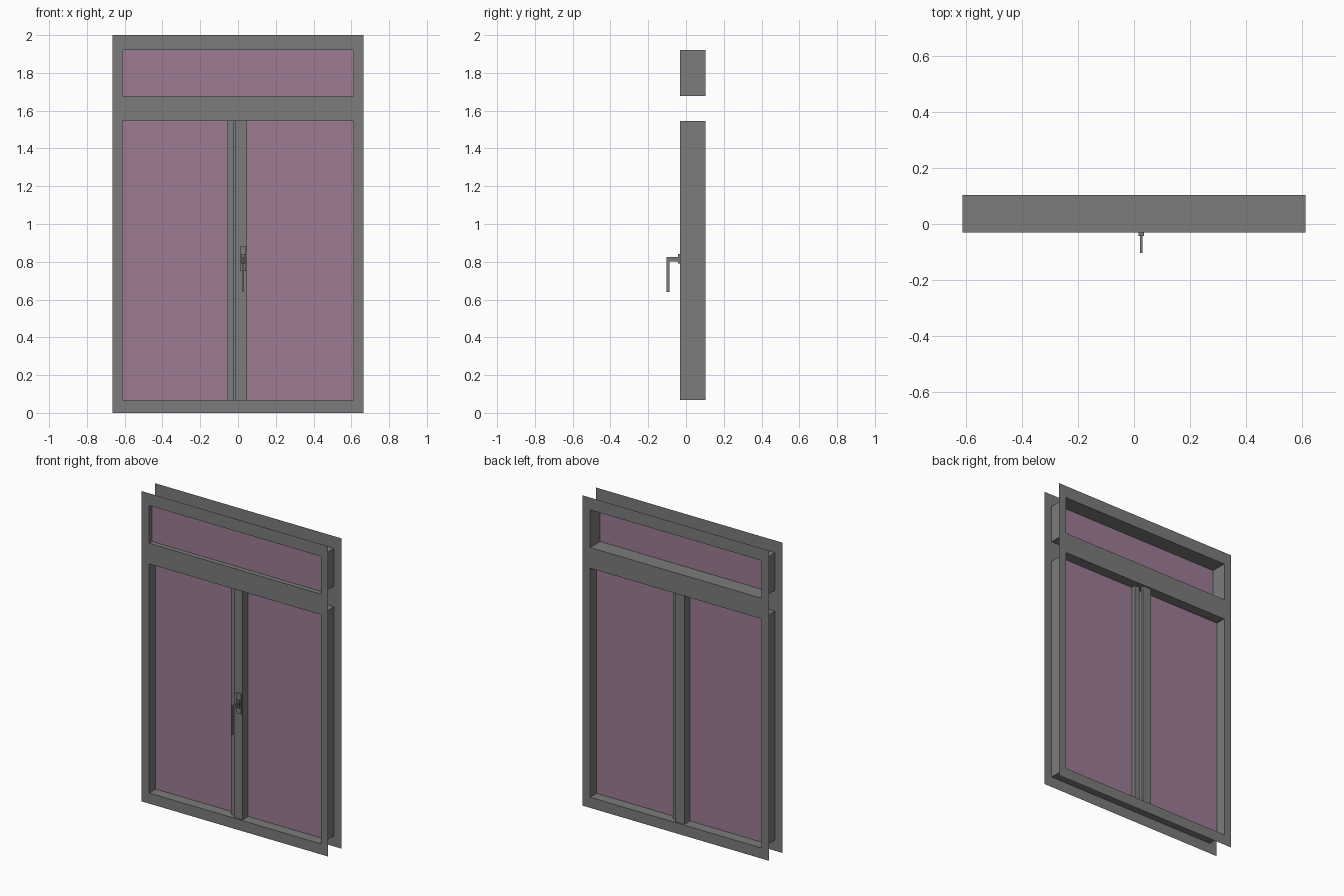
import bpy
import bmesh

cube = bpy.data.objects.get("Cube")
if cube:
    bpy.data.objects.remove(cube, do_unlink=True)


def material(name, color):
    m = bpy.data.materials.new(name)
    m.use_nodes = True
    m.diffuse_color = color
    m.node_tree.nodes["Principled BSDF"].inputs["Base Color"].default_value = color
    return m


GREY = material("frame grey", (0.2, 0.2, 0.2, 1))
GLASS = material("mauve glass", (0.34, 0.2, 0.3, 1))

FRONT, BACK = -0.031, 0.103
HALF_W, OPEN_W = 0.665, 0.612
LOWER, UPPER = (0.068, 1.545), (1.678, 1.921)


def add_object(name, bm, mat):
    mesh = bpy.data.meshes.new(name)
    bm.to_mesh(mesh)
    bm.free()
    mesh.materials.append(mat)
    obj = bpy.data.objects.new(name, mesh)
    bpy.context.collection.objects.link(obj)
    return obj


def quad(bm, corners):
    bm.faces.new([bm.verts.new(c) for c in corners])


def upright(bm, x0, x1, z0, z1, y, flip=False):
    """Flat panel facing the front, or the back when flipped."""
    ring = [(x0, y, z0), (x1, y, z0), (x1, y, z1), (x0, y, z1)]
    quad(bm, ring[::-1] if flip else ring)


def box(name, x, y, z, mat=GREY):
    bm = bmesh.new()
    bmesh.ops.create_cube(bm, size=1)
    for v in bm.verts:
        v.co = [r[0] if c < 0 else r[1] for c, r in zip(v.co, (x, y, z))]
    return add_object(name, bm, mat)


def face_sheet(name, y, flip):
    """Thin face of the frame with two rectangular openings."""
    bm = bmesh.new()
    for z0, z1 in ((0, LOWER[0]), (LOWER[1], UPPER[0]), (UPPER[1], 2)):
        upright(bm, -HALF_W, HALF_W, z0, z1, y, flip)
    for z0, z1 in (LOWER, UPPER):
        upright(bm, -HALF_W, -OPEN_W, z0, z1, y, flip)
        upright(bm, OPEN_W, HALF_W, z0, z1, y, flip)
    bmesh.ops.remove_doubles(bm, verts=bm.verts, dist=1e-5)
    add_object(name, bm, GREY)


def reveal(name, z_range):
    """Lining that joins the front and back faces around an opening."""
    z0, z1 = z_range
    ring = [(-OPEN_W, z0), (OPEN_W, z0), (OPEN_W, z1), (-OPEN_W, z1)]
    bm = bmesh.new()
    for (xa, za), (xb, zb) in zip(ring, ring[1:] + ring[:1]):
        quad(bm, [(xa, FRONT, za), (xb, FRONT, zb), (xb, BACK, zb), (xa, BACK, za)])
    bmesh.ops.remove_doubles(bm, verts=bm.verts, dist=1e-5)
    add_object(name, bm, GREY)


def pane(name, x0, x1, z_range, y):
    bm = bmesh.new()
    upright(bm, x0, x1, *z_range, y)
    add_object(name, bm, GLASS)


def stile(name, outline):
    """Vertical sash profile extruded over the height of the lower opening."""
    bm = bmesh.new()
    base = bm.faces.new([bm.verts.new((x, y, LOWER[0])) for x, y in outline])
    top = bmesh.ops.extrude_face_region(bm, geom=[base])["geom"]
    for v in top:
        if isinstance(v, bmesh.types.BMVert):
            v.co.z = LOWER[1]
    bmesh.ops.recalc_face_normals(bm, faces=bm.faces)
    add_object(name, bm, GREY)


# Outer frame
face_sheet("front_frame", FRONT, False)
face_sheet("back_frame", BACK, True)
reveal("lower_reveal", LOWER)
reveal("upper_reveal", UPPER)

# Glass
pane("upper_glass", -OPEN_W, OPEN_W, UPPER, 0.0)
pane("right_glass", -OPEN_W, -0.05, LOWER, 0.036)
pane("left_glass", 0.04, OPEN_W, LOWER, 0.036)

# Interlocking meeting stiles: an L profile, and the same turned half round
profile = [(0.051, -0.022), (0.051, 0.066), (0.018, 0.066), (0.018, 0.0),
           (-0.011, 0.0), (-0.011, -0.022)]
CX, CY = -0.0035, 0.036
stile("left_stile", [(x + CX, y) for x, y in profile])
stile("right_stile", [(CX - x, 2 * CY - y) for x, y in profile])

# Handle
box("handle_plate", (0.01, 0.043), (-0.031, -0.022), (0.75, 0.88))
box("handle_boss", (0.016, 0.036), (-0.042, -0.031), (0.79, 0.84))
box("handle_neck", (0.021, 0.030), (-0.103, -0.042), (0.802, 0.826))
box("handle_lever", (0.021, 0.030), (-0.103, -0.087), (0.64, 0.802))
